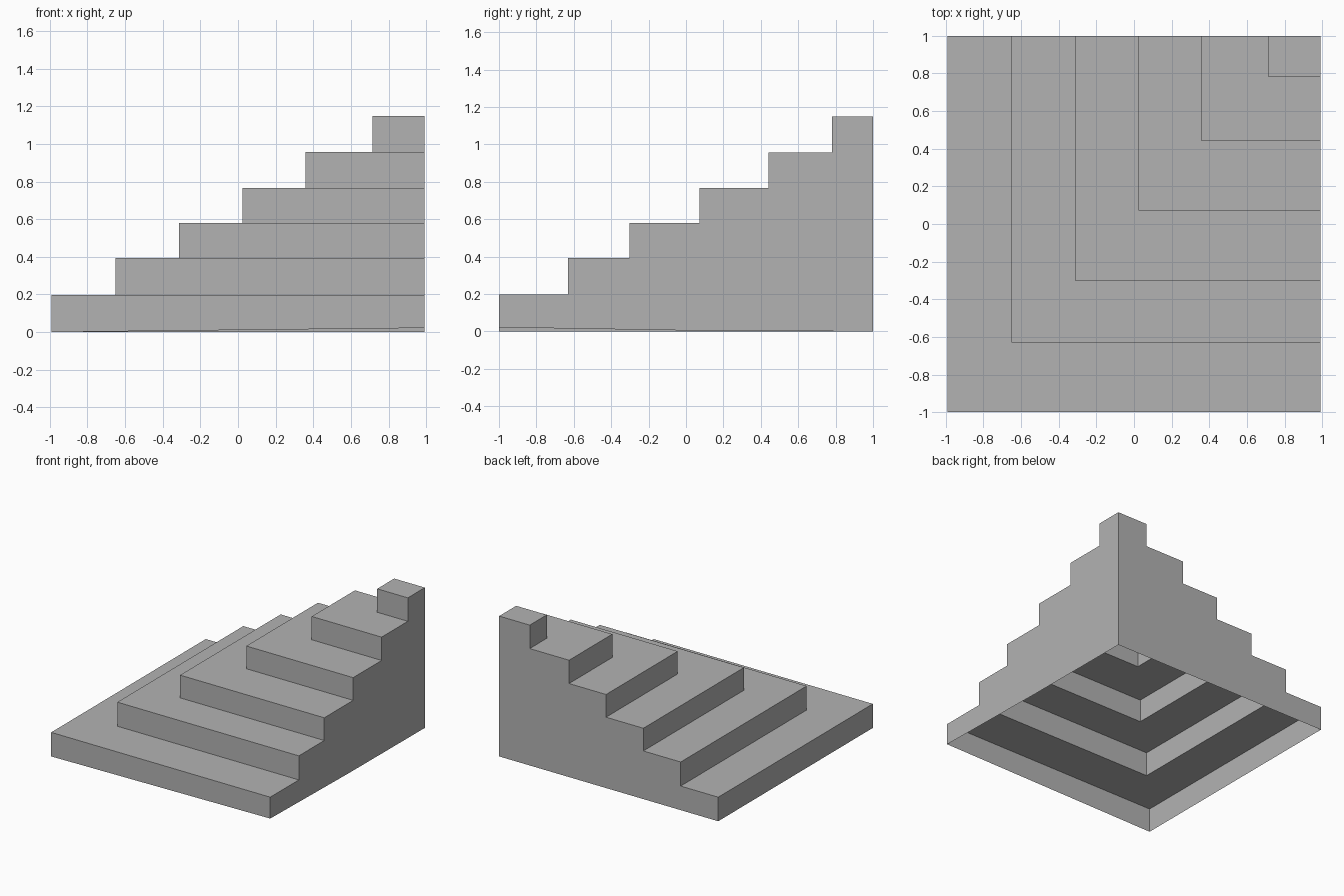
import bpy
import bmesh

cube = bpy.data.objects.get("Cube")
if cube:
    bpy.data.objects.remove(cube, do_unlink=True)

# One grey stone colour
grey = bpy.data.materials.new("stone_grey")
grey.use_nodes = True
colour = (0.45, 0.45, 0.45, 1)
grey.diffuse_color = colour
grey.node_tree.nodes["Principled BSDF"].inputs["Base Color"].default_value = colour

# Step edges in x and y, step heights in z, and the tall corner
XS = [-0.992, -0.652, -0.314, 0.024, 0.359, 0.715]
YS = [-1.0, -0.63, -0.301, 0.073, 0.441, 0.78]
ZS = [0, 0.197, 0.394, 0.58, 0.766, 0.957, 1.149]
XMAX, YMAX = 0.992, 1.0
CORNER_LIFT = 0.022


def make_part(name, polygons):
    bm = bmesh.new()
    for points in polygons:
        bm.faces.new([bm.verts.new(p) for p in points])
    bmesh.ops.remove_doubles(bm, verts=bm.verts, dist=0.0001)
    mesh = bpy.data.meshes.new(name)
    bm.to_mesh(mesh)
    bm.free()
    mesh.materials.append(grey)
    obj = bpy.data.objects.new(name, mesh)
    bpy.context.collection.objects.link(obj)


def stair_profile(edges):
    """Stepped outline from the low end up to the top."""
    points = []
    for i, e in enumerate(edges):
        if i:
            points.append((e, ZS[i]))
        points.append((e, ZS[i + 1]))
    return points


# Steps: two risers and an L-shaped tread each, open underneath
for i, (x, y) in enumerate(zip(XS, YS)):
    low, top = ZS[i], ZS[i + 1]
    right_low = CORNER_LIFT if i == 0 else low
    front = [(x, y, low), (XMAX, y, right_low), (XMAX, y, top), (x, y, top)]
    side = [(x, YMAX, low), (x, y, low), (x, y, top), (x, YMAX, top)]
    tread = [(x, y, top), (XMAX, y, top)]
    if i + 1 < len(XS):
        nx, ny = XS[i + 1], YS[i + 1]
        tread += [(XMAX, ny, top), (nx, ny, top), (nx, YMAX, top)]
    else:
        tread.append((XMAX, YMAX, top))
    tread.append((x, YMAX, top))
    make_part(f"step_{i + 1}", [front, side, tread])

# Stepped side wall, with a slightly lifted front corner
outline = [(YMAX, ZS[-1])] + stair_profile(YS)[::-1]
outline += [(YS[0], CORNER_LIFT), (0.03, 0.005), (YMAX, 0)]
make_part("side_wall", [[(XMAX, y, z) for y, z in reversed(outline)]])

# Stepped back wall
outline = [(XMAX, ZS[-1])] + stair_profile(XS)[::-1]
outline += [(XS[0], 0), (XMAX, 0)]
make_part("back_wall", [[(x, YMAX, z) for x, z in outline]])
